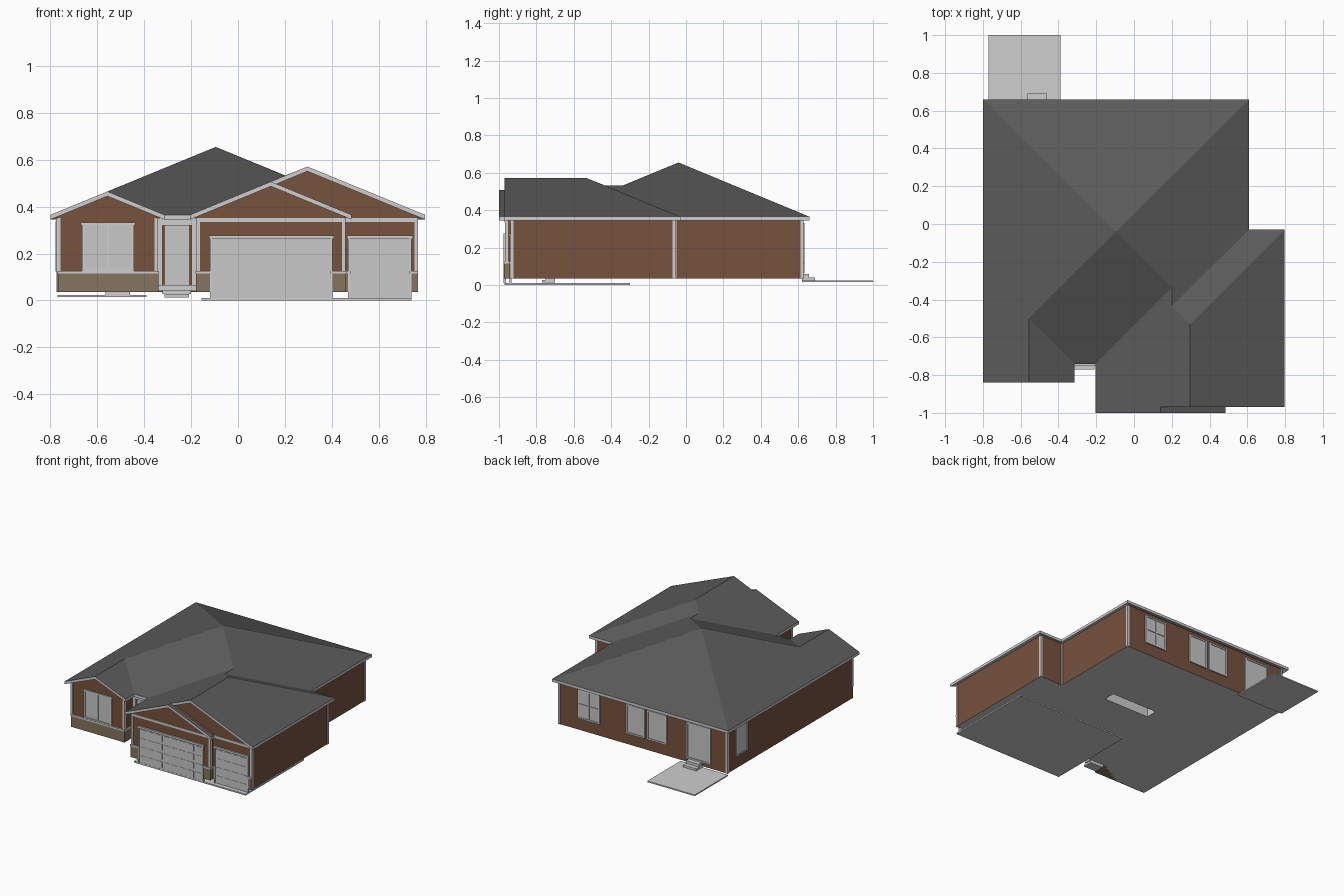
import bpy, bmesh
from mathutils import Vector

if "Cube" in bpy.data.objects:
    bpy.data.objects.remove(bpy.data.objects["Cube"])


def material(name, r, g, b):
    m = bpy.data.materials.new(name)
    m.diffuse_color = (r, g, b, 1)
    m.use_nodes = True
    m.node_tree.nodes["Principled BSDF"].inputs["Base Color"].default_value = m.diffuse_color
    return m


ROOF = material("dark grey shingle", 0.105, 0.105, 0.105)
TRIM = material("light grey trim", 0.62, 0.62, 0.62)
BRICK = material("brown siding", 0.185, 0.085, 0.048)
STONE = material("tan stone", 0.235, 0.178, 0.112)
PANE = material("pale grey glass", 0.58, 0.58, 0.58)

EAVE, PITCH, THICK, GROUND = 0.365, 0.411, 0.02, 0.035


def finish(name, bm, *mats):
    bmesh.ops.recalc_face_normals(bm, faces=bm.faces)
    me = bpy.data.meshes.new(name)
    bm.to_mesh(me)
    bm.free()
    for m in mats:
        me.materials.append(m)
    ob = bpy.data.objects.new(name, me)
    bpy.context.collection.objects.link(ob)
    return ob


def boxes(name, mat, items):
    """One object made of boxes given as (x0, x1, y0, y1, z0, z1)."""
    bm = bmesh.new()
    for x0, x1, y0, y1, z0, z1 in items:
        vs = bmesh.ops.create_cube(bm, size=1)["verts"]
        for v in vs:
            v.co = Vector((x0 if v.co.x < 0 else x1,
                           y0 if v.co.y < 0 else y1,
                           z0 if v.co.z < 0 else z1))
    return finish(name, bm, mat)


def walls(name, profile, y0, y1):
    """Front profile (x, z) extruded from y0 to y1; underside is the floor."""
    bm = bmesh.new()
    f = bm.faces.new([bm.verts.new((x, y0, z)) for x, z in profile])
    ext = bmesh.ops.extrude_face_region(bm, geom=[f], use_keep_orig=True)["geom"]
    for v in ext:
        if isinstance(v, bmesh.types.BMVert):
            v.co.y = y1
    bmesh.ops.recalc_face_normals(bm, faces=bm.faces)
    for f in bm.faces:
        f.material_index = 1 if f.normal.z < -0.5 else 0
    return finish(name, bm, BRICK, TRIM)


def gable(x0, x1, overhang=0.03):
    under = EAVE - THICK + 0.004
    z = under + PITCH * overhang
    return [(x0, GROUND), (x1, GROUND), (x1, z),
            ((x0 + x1) / 2, under + PITCH * ((x1 - x0) / 2 + overhang)), (x0, z)]


def flat(x0, x1, z=0.355):
    return [(x0, GROUND), (x1, GROUND), (x1, z), (x0, z)]


def plate(side, wall, a0, a1, z0, z1, depth):
    """Box lying on a wall and standing out by depth."""
    if side in "front back":
        s = -1 if side == "front" else 1
        return (a0, a1, *sorted((wall - s * 0.003, wall + s * depth)), z0, z1)
    s = -1 if side == "left" else 1
    return (*sorted((wall - s * 0.003, wall + s * depth)), a0, a1, z0, z1)


def window(name, side, wall, a0, a1, z0, z1, panes=2, head=0.0, rail=False):
    t = 0.011
    boxes(name + "_glass", PANE, [plate(side, wall, a0, a1, z0, z1, 0.004)])
    bars = [(a0 - t - head, a1 + t + head, z1, z1 + t), (a0 - t, a1 + t, z0 - t, z0),
            (a0 - t, a0, z0, z1), (a1, a1 + t, z0, z1)]
    for i in range(1, panes):
        c = a0 + (a1 - a0) * i / panes
        bars.append((c - 0.004, c + 0.004, z0, z1))
    if rail:
        c = (z0 + z1) / 2
        bars.append((a0, a1, c - 0.003, c + 0.003))
    boxes(name + "_frame", TRIM, [plate(side, wall, *b, 0.009) for b in bars])


# Roof: named points (x, y, distance in from the eave), joined into slopes
P = dict(
    backL=(-.8, .66, 0), backR=(.61, .66, 0), apex=(-.095, -.04, .705),
    wingL=(-.8, -.84, 0), wingTop=(-.557, -.84, .243), wingEnd=(-.557, -.5, .243),
    wingR=(-.314, -.84, 0), porchL=(-.314, -.74, 0), porchR=(-.205, -.74, 0),
    valley=(.2, -.335, .407), step=(.2, -.435, .407), inner=(.61, -.03, 0),
    garL=(-.205, -1, 0), smallTop=(.14, -1, .345), smallEnd=(.14, -.97, .345),
    smallR=(.485, -1, 0), smallRB=(.485, -.97, 0),
    bigTop=(.296, -.97, .501), bigEnd=(.296, -.53, .501),
    garR=(.798, -.97, 0), garBack=(.798, -.03, 0))
SLOPES = ["backL backR apex", "backL apex wingEnd wingTop wingL",
          "apex wingEnd porchL porchR valley", "wingTop wingR porchL wingEnd",
          "apex valley step inner backR",
          "porchR garL smallTop smallEnd bigTop bigEnd step valley",
          "bigEnd garBack inner step", "bigTop garR garBack bigEnd",
          "smallTop smallR smallRB smallEnd"]
bm = bmesh.new()
pts = {k: bm.verts.new((x, y, EAVE - THICK + PITCH * d)) for k, (x, y, d) in P.items()}
for s in SLOPES:
    bm.faces.new([pts[k] for k in s.split()])
ext = bmesh.ops.extrude_face_region(bm, geom=bm.faces[:], use_keep_orig=True)["geom"]
for v in ext:
    if isinstance(v, bmesh.types.BMVert):
        v.co.z += THICK
bmesh.ops.recalc_face_normals(bm, faces=bm.faces)
for f in bm.faces:                      # shingles on top, fascia and soffit light
    f.material_index = 0 if f.normal.z > 0.3 else 1
finish("roof", bm, ROOF, TRIM)

# Walls
main = walls("main_walls", flat(-.77, .58), -.7, .625)
walls("left_wing_walls", gable(-.77, -.345), -.805, -.6)
walls("garage_front_walls", gable(-.175, .455), -.965, -.9)
walls("garage_gable_walls", gable(-.175, .765), -.935, -.53)
walls("garage_rear_walls", flat(-.175, .765), -.53, -.06)

# Stair opening cut in the floor
cut = boxes("stair_cutter", TRIM, [(-.13, .24, -.016, .07, -.1, .2)])
cut.hide_render = True
cut.hide_set(True)
mod = main.modifiers.new("stair_opening", "BOOLEAN")
mod.object, mod.operation, mod.solver = cut, "DIFFERENCE", "EXACT"

# Stone base and its cap
base = [(-.768, -.34, -.813, -.7), (-.18, -.115, -.973, -.7),
        (.397, .46, -.973, -.93), (.455, .478, -.943, -.93), (.732, .765, -.943, -.93)]
boxes("stone_base", STONE, [(*b, GROUND, .115) for b in base])
boxes("stone_cap", TRIM, [(a - .002, b + .002, c - .004, d, .115, .126) for a, b, c, d in base])

# Corner boards
corners = [(-.77, .625, GROUND), (.58, .625, GROUND), (.765, -.06, GROUND),
           (.765, -.935, GROUND), (.455, -.965, .12), (-.175, -.965, .12),
           (-.345, -.805, .12), (-.77, -.805, .12)]
boards = []
for x, y, z in corners:
    sx = 1 if x in (.58, .765, .455, -.345) else -1
    sy = 1 if y > -.5 else -1
    xs = sorted((x - sx * .012, x + sx * .004))
    ys = sorted((y - sy * .012, y + sy * .004))
    boards.append((*xs, *ys, z, .352))
boards.append((.576, .588, -.064, -.052, GROUND, .352))
boxes("corner_boards", TRIM, boards)
boxes("frieze_boards", TRIM, [(-.179, .459, -.971, -.96, .335, .352),
                              (.455, .769, -.941, -.93, .335, .352)])

# Garage doors with raised panels
for name, x0, x1, y, cols in (("wide_garage_door", -.11, .395, -.965, 8),
                              ("narrow_garage_door", .478, .732, -.935, 4)):
    boxes(name, PANE, [plate("front", y, x0, x1, .008, .262, .004)])
    w, h = (x1 - x0) / cols, .25 / 4
    boxes(name + "_panels", PANE,
          [plate("front", y, x0 + w * i + .007, x0 + w * (i + 1) - .007,
                 .012 + h * j + .009, .012 + h * (j + 1) - .009, .006)
           for i in range(cols) for j in range(4)])
    boxes(name + "_trim", TRIM,
          [plate("front", y, x0 - .014, x1 + .014, .262, .276, .012),
           plate("front", y, x0 - .009, x0, .01, .262, .01),
           plate("front", y, x1, x1 + .009, .01, .262, .01)])

# Windows and back door
window("front_window", "front", -.805, -.655, -.455, .136, .322, 2, .006)
window("back_right_window", "back", .625, .26, .415, .13, .32, 2, rail=True)
window("back_middle_window_a", "back", .625, -.10, .03, .125, .315, 1)
window("back_middle_window_b", "back", .625, -.275, -.14, .125, .315, 1)
window("left_window", "left", -.77, .41, .525, .135, .325, 1)
window("back_door", "back", .625, -.63, -.455, .075, .315, 1)

# Entry: door, pilasters, header
boxes("front_door", PANE, [plate("front", -.7, -.312, -.208, .065, .32, .006)])
boxes("entry_surround", TRIM, [(-.345, -.322, -.715, -.69, .06, .345),
                               (-.198, -.175, -.715, -.69, .06, .345),
                               (-.345, -.175, -.72, -.69, .32, .352)])

# Porch, steps, patio and driveway
boxes("porch", TRIM, [(-.345, -.175, -.735, -.69, .04, .065)])
boxes("front_steps", TRIM, [(-.314, -.208, -.77, -.70, .012, .027),
                            (-.322, -.2, -.75, -.70, .027, .045)])
boxes("back_steps", TRIM, [(-.565, -.46, .62, .69, .02, .04),
                           (-.565, -.46, .62, .658, .04, .06)])
boxes("patio", TRIM, [(-.77, -.39, .62, 1, .015, .024)])
boxes("driveway", TRIM, [(-.155, .74, -.97, -.3, 0, .01)])
